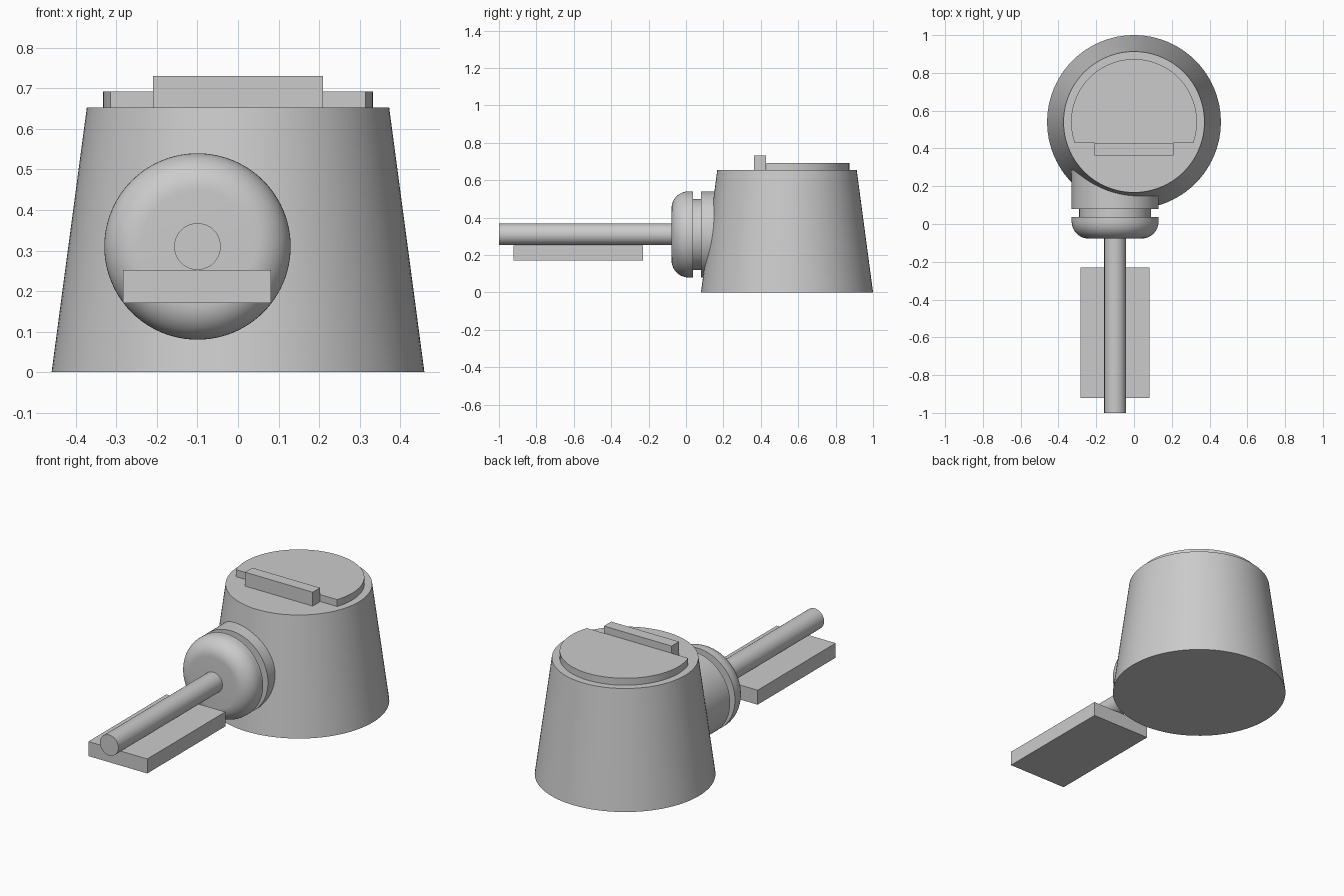
import bpy, bmesh, math
from mathutils import Matrix

if "Cube" in bpy.data.objects:
    bpy.data.objects.remove(bpy.data.objects["Cube"])

grey = bpy.data.materials.new("plain_grey")
grey.use_nodes = True
colour = (0.6, 0.6, 0.6, 1)
grey.diffuse_color = colour
grey.node_tree.nodes["Principled BSDF"].inputs["Base Color"].default_value = colour

FORWARD = Matrix.Rotation(math.pi / 2, 4, "X")  # turns +z into -y


def finish(name, bm, smooth=True):
    bmesh.ops.recalc_face_normals(bm, faces=bm.faces)
    mesh = bpy.data.meshes.new(name)
    bm.to_mesh(mesh)
    bm.free()
    mesh.materials.append(grey)
    obj = bpy.data.objects.new(name, mesh)
    bpy.context.collection.objects.link(obj)
    if smooth:
        bpy.ops.object.select_all(action="DESELECT")
        obj.select_set(True)
        bpy.context.view_layer.objects.active = obj
        bpy.ops.object.shade_smooth_by_angle(angle=math.radians(30))
    return obj


def lathe(name, profile, matrix, steps=96):
    """Turn (radius, height) points around z, close the ends, then place."""
    bm = bmesh.new()
    rings = []
    for r, h in profile:
        ring = bmesh.ops.create_circle(bm, segments=steps, radius=r,
                                       matrix=Matrix.Translation((0, 0, h)))
        rings.append(ring["verts"])
    for a, b in zip(rings, rings[1:]):
        for i in range(steps):
            j = (i + 1) % steps
            bm.faces.new((a[i], a[j], b[j], b[i]))
    bm.faces.new(rings[0])
    bm.faces.new(rings[-1])
    bm.transform(matrix)
    return finish(name, bm)


def box(name, low, high):
    bm = bmesh.new()
    bmesh.ops.create_cube(bm, size=1)
    for v in bm.verts:
        v.co = [(a + b) / 2 + c * (b - a) for a, b, c in zip(low, high, v.co)]
    return finish(name, bm, smooth=False)


# Tapered body
BODY_Y, TOP = 0.54, 0.653
lathe("body", [(0.46, 0), (0.373, TOP)], Matrix.Translation((0, BODY_Y, 0)))

# Raised lid: a disc cut off by a straight chord at the front
chord = math.acos(0.11 / 0.333)
start, sweep = -math.pi / 2 + chord, 2 * (math.pi - chord)
bm = bmesh.new()
rim = []
for i in range(81):
    a = start + sweep * i / 80
    rim.append(bm.verts.new((0.333 * math.cos(a), BODY_Y + 0.333 * math.sin(a), TOP)))
base = bm.faces.new(rim)
lid = bmesh.ops.extrude_face_region(bm, geom=[base], use_keep_orig=True)
bmesh.ops.translate(bm, vec=(0, 0, 0.039),
                    verts=[v for v in lid["geom"] if isinstance(v, bmesh.types.BMVert)])
finish("lid", bm)

# Upright tab in front of the lid
box("lid_tab", (-0.21, 0.363, TOP), (0.21, 0.428, 0.731))

# Side hub: collar sunk into the body, groove, and rounded knob
HUB_X, HUB_Z, R, FILLET = -0.1, 0.31, 0.23, 0.09
place = Matrix.Translation((HUB_X, 0, HUB_Z)) @ FORWARD
lathe("collar", [(R, -0.35), (R, -0.08)], place)
lathe("groove", [(0.19, -0.1), (0.19, -0.02)], place)
knob = [(R, -0.037)]
for i in range(13):
    a = math.pi / 2 * i / 12
    knob.append((R - FILLET + FILLET * math.cos(a), 0.077 - FILLET + FILLET * math.sin(a)))
lathe("knob", knob, place)

# Rod and the flat plate below it
lathe("rod", [(0.0575, 0.06), (0.0575, 1)], place, steps=48)
box("plate", (-0.284, -0.922, 0.17), (0.082, -0.23, 0.2515))
